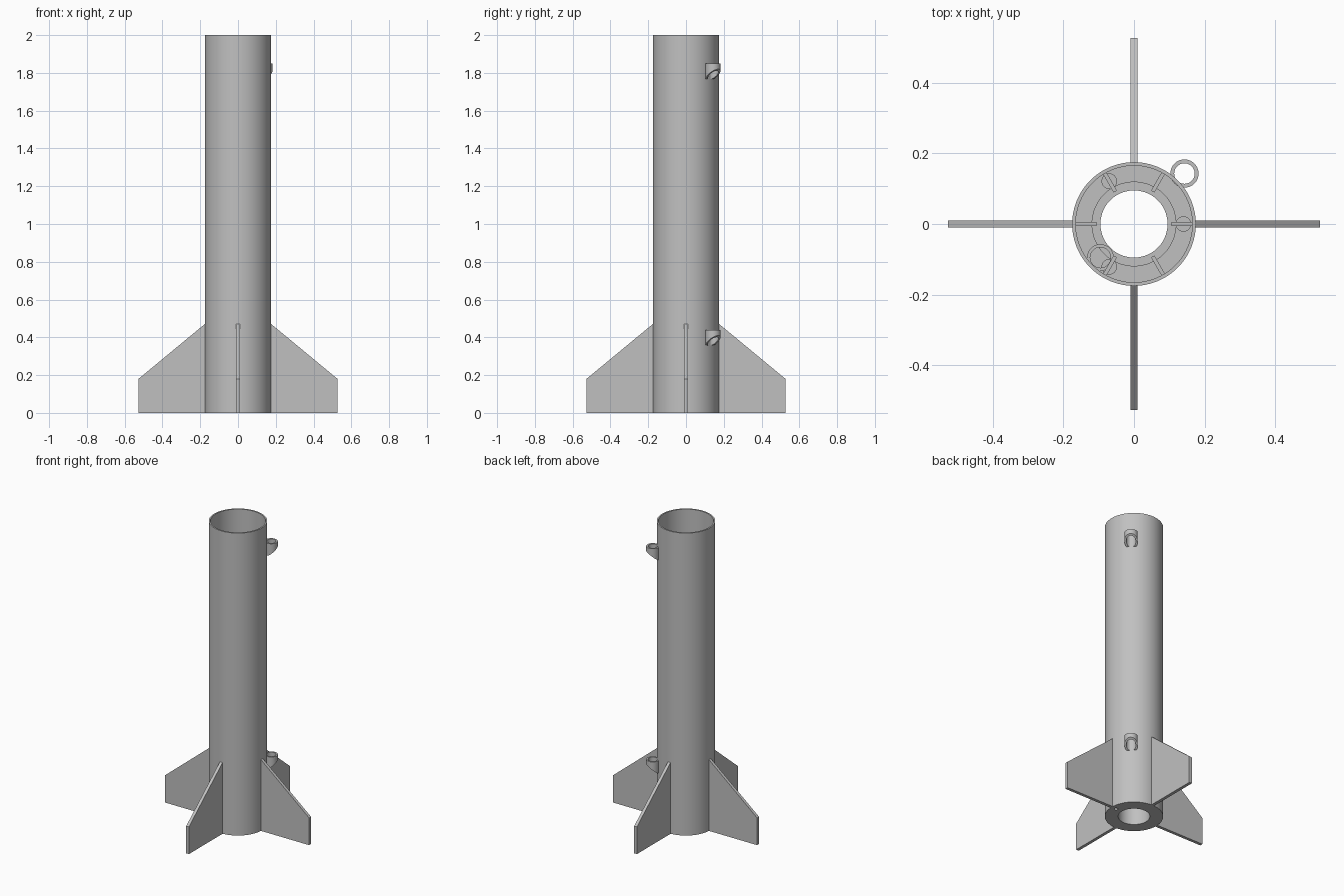
import bpy, bmesh, math
from mathutils import Matrix

if "Cube" in bpy.data.objects:
    bpy.data.objects.remove(bpy.data.objects["Cube"], do_unlink=True)

# Single plain grey for every part
GREY = (0.53, 0.53, 0.53, 1)
mat = bpy.data.materials.new("light grey")
mat.use_nodes = True
mat.diffuse_color = GREY
mat.node_tree.nodes["Principled BSDF"].inputs["Base Color"].default_value = GREY


def finish(name, bm, smooth=False):
    bmesh.ops.recalc_face_normals(bm, faces=bm.faces)
    mesh = bpy.data.meshes.new(name)
    bm.to_mesh(mesh)
    bm.free()
    mesh.materials.append(mat)
    obj = bpy.data.objects.new(name, mesh)
    bpy.context.collection.objects.link(obj)
    if smooth:
        bpy.ops.object.select_all(action='DESELECT')
        obj.select_set(True)
        bpy.context.view_layer.objects.active = obj
        bpy.ops.object.shade_smooth_by_angle(angle=math.radians(30))
    return obj


def lathe(profile, segments):
    """Revolve a closed (radius, height) profile around z."""
    bm = bmesh.new()
    rings = []
    for i in range(segments):
        a = 2 * math.pi * i / segments
        rings.append([bm.verts.new((r * math.cos(a), r * math.sin(a), z)) for r, z in profile])
    n = len(profile)
    for i in range(segments):
        here, there = rings[i], rings[(i + 1) % segments]
        for j in range(n):
            k = (j + 1) % n
            bm.faces.new((here[j], there[j], there[k], here[k]))
    return bm


def cylinder(radius, z0, z1, x, angle):
    bm = bmesh.new()
    bmesh.ops.create_cone(bm, cap_ends=True, segments=24, radius1=radius, radius2=radius,
                          depth=z1 - z0, matrix=Matrix.Translation((x, 0, (z0 + z1) / 2)))
    bm.transform(Matrix.Rotation(angle, 4, 'Z'))
    return bm


def radial_plate(outline, thickness, angle):
    """Flat plate from a (radius, height) outline, turned around z."""
    bm = bmesh.new()
    face = bm.faces.new([bm.verts.new((r, -thickness / 2, z)) for r, z in outline])
    out = bmesh.ops.extrude_face_region(bm, geom=[face])
    moved = [v for v in out["geom"] if isinstance(v, bmesh.types.BMVert)]
    bmesh.ops.translate(bm, verts=moved, vec=(0, thickness, 0))
    bm.transform(Matrix.Rotation(angle, 4, 'Z'))
    return bm


# Hollow body tube, open at the top
finish("body_tube", lathe([(0.165, 0), (0.175, 0), (0.175, 2), (0.165, 2)], 96), True)

# Engine mount: base ring with an inner tube
mount = finish("engine_mount", lathe([(0.095, 0), (0.165, 0), (0.165, 0.02),
                                      (0.12, 0.02), (0.12, 0.45), (0.095, 0.45)], 96))

# Three screw holes under the base ring, each closed by a boss
for i in range(3):
    angle = i * math.tau / 3
    cutter = finish("screw_hole_cutter", cylinder(0.011, -0.02, 0.04, 0.14, angle))
    cutter.hide_render = True
    mod = mount.modifiers.new("screw_hole", 'BOOLEAN')
    mod.operation, mod.object, mod.solver = 'DIFFERENCE', cutter, 'EXACT'
    bpy.context.view_layer.objects.active = mount
    bpy.ops.object.modifier_apply(modifier=mod.name)
    bpy.data.objects.remove(cutter, do_unlink=True)
    finish(f"screw_boss_{i + 1}", cylinder(0.022, 0.015, 0.05, 0.14, angle), True)
bpy.ops.object.select_all(action='DESELECT')
mount.select_set(True)
bpy.context.view_layer.objects.active = mount
bpy.ops.object.shade_smooth_by_angle(angle=math.radians(30))

# Six stiffening ribs between the inner tube and the body
for i in range(6):
    rib = [(0.106, 0.01), (0.166, 0.01), (0.166, 0.47), (0.106, 0.47)]
    finish(f"rib_{i + 1}", radial_plate(rib, 0.011, i * math.tau / 6))

# Four swept fins
for i, side in enumerate(("left", "back", "right", "front")):
    fin = [(0.17, 0), (0.527, 0), (0.527, 0.18), (0.17, 0.475)]
    finish(f"{side}_fin", radial_plate(fin, 0.02, i * math.pi / 2))

# Two guide rings on the back left, with undersides sloping in to the body
for label, top in (("upper", 1.85), ("lower", 0.44)):
    bm = lathe([(0.029, 0), (0.04, 0), (0.04, 1), (0.029, 1)], 40)
    for v in bm.verts:
        if v.co.z > 0.5:
            v.co.z = top
        else:
            v.co.z = top - min(0.082, 0.03 + 0.8 * (0.04 - v.co.x))
    bm.transform(Matrix.Rotation(math.pi / 4, 4, 'Z') @ Matrix.Translation((0.202, 0, 0)))
    finish(f"{label}_guide_ring", bm, True)

# Small cord anchor ring standing inside on the base
bm = lathe([(0.029, 0.015), (0.038, 0.015), (0.038, 0.46), (0.029, 0.46)], 32)
bm.transform(Matrix.Translation((-0.095, -0.095, 0)))
finish("cord_anchor", bm, True)
